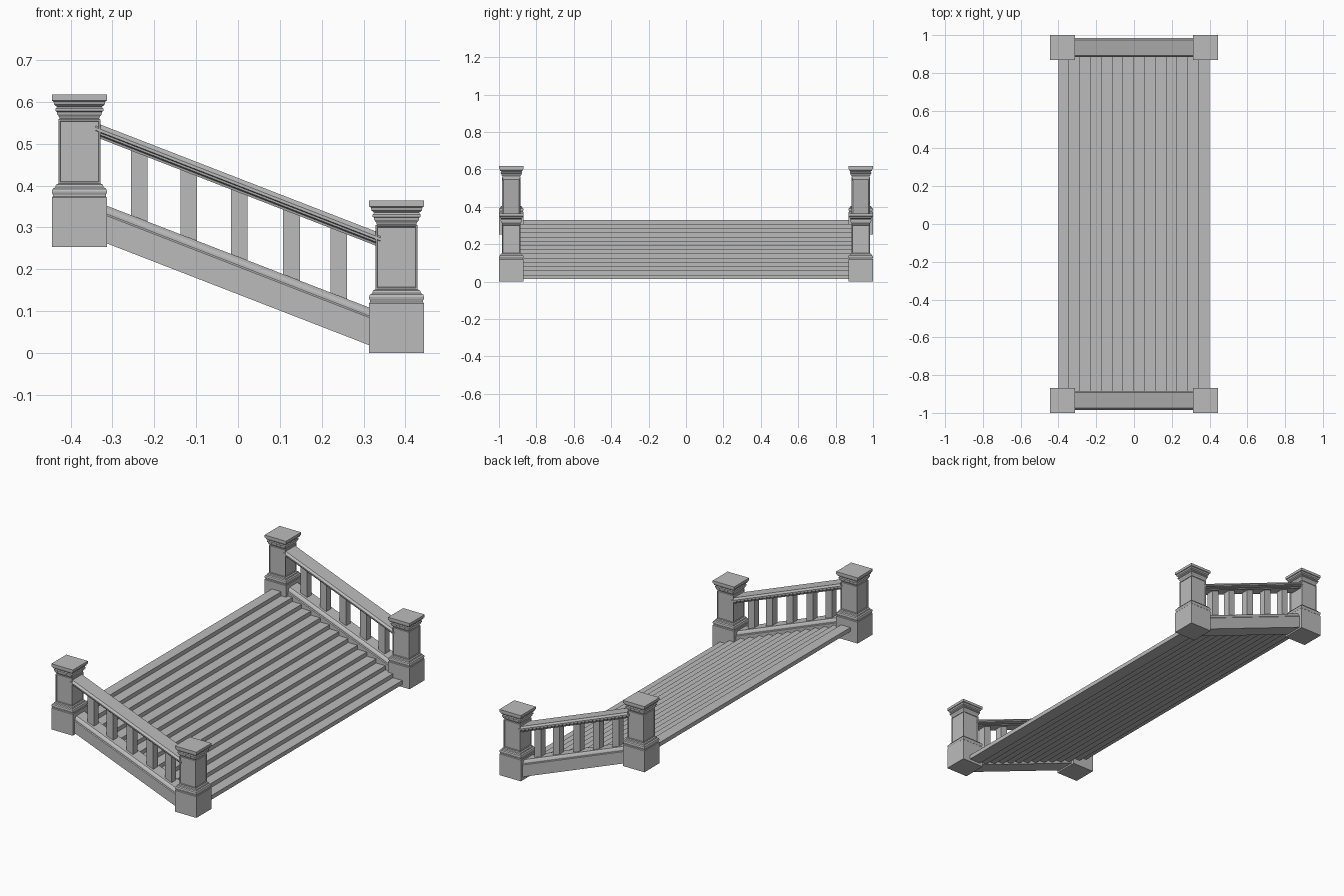
import bpy, bmesh

cube = bpy.data.objects.get("Cube")
if cube:
    bpy.data.objects.remove(cube, do_unlink=True)

SLOPE = -0.388
SIDE_Y = 0.934

stone = bpy.data.materials.new("grey_stone")
stone.use_nodes = True
GREY = (0.5, 0.5, 0.5, 1)
stone.diffuse_color = GREY
stone.node_tree.nodes["Principled BSDF"].inputs["Base Color"].default_value = GREY


def finish(name, bm, location=(0, 0, 0)):
    bmesh.ops.recalc_face_normals(bm, faces=bm.faces)
    mesh = bpy.data.meshes.new(name)
    bm.to_mesh(mesh)
    bm.free()
    mesh.materials.append(stone)
    obj = bpy.data.objects.new(name, mesh)
    obj.location = location
    bpy.context.collection.objects.link(obj)
    return obj


def skin(bm, rings):
    """Join matching rings of points into a capped solid."""
    rows = [[bm.verts.new(p) for p in ring] for ring in rings]
    for a, b in zip(rows, rows[1:]):
        for i in range(len(a)):
            j = (i + 1) % len(a)
            bm.faces.new((a[i], a[j], b[j], b[i]))
    bm.faces.new(rows[0])
    bm.faces.new(rows[-1])


def sloped_bar(name, half_profile, x0, x1, z_mid, y):
    """Sweep a mirrored profile down the slope with upright ends."""
    profile = half_profile + [(-w, z) for w, z in reversed(half_profile)]
    bm = bmesh.new()
    skin(bm, [[(x, w, z + z_mid + SLOPE * x) for w, z in profile] for x in (x0, x1)])
    return finish(name, bm, (0, y, 0))


# Newel post: square section, moulded base and cap, recessed shaft panels
POST = [(.066, 0), (.066, .118), (.063, .121), (.063, .125), (.065, .128),
        (.066, .133), (.064, .139), (.058, .143), (.056, .149), (.050, .152),
        (.050, .305), (.047, .307), (.049, .312), (.053, .317), (.054, .323),
        (.057, .325), (.057, .331), (.053, .335), (.055, .336), (.060, .340),
        (.062, .348), (.066, .350), (.066, .364)]


def post(name, x, y, z):
    bm = bmesh.new()
    skin(bm, [[(h, h, t), (-h, h, t), (-h, -h, t), (h, -h, t)] for h, t in POST])
    bmesh.ops.recalc_face_normals(bm, faces=bm.faces)
    shaft = [f for f in bm.faces if 0.22 < f.calc_center_median().z < 0.24]
    bmesh.ops.inset_individual(bm, faces=shaft, thickness=0.005)
    bmesh.ops.inset_individual(bm, faces=shaft, thickness=0.002, depth=-0.003)
    finish(name, bm, (x, y, z))


# Stringer and handrail cross-sections: half width, height
STRINGER = [(.050, 0), (.050, .066), (.046, .070), (.046, .076), (.042, .083), (.034, .090)]
RAIL = [(.034, 0), (.036, .006), (.044, .009), (.045, .014), (.050, .016), (.050, .023), (.041, .034)]
BALUSTER = [(.020, -.075), (.020, .164)]

for label, side in (("front", -1), ("back", 1)):
    y = side * SIDE_Y
    post(label + "_upper_post", -0.379, y, 0.253)
    post(label + "_lower_post", 0.379, y, 0)
    sloped_bar(label + "_stringer", STRINGER, -0.33, 0.33, 0.14, y)
    sloped_bar(label + "_handrail", RAIL, -0.34, 0.34, 0.384, y)
    for i, x in enumerate((-0.236, -0.118, 0.003, 0.128, 0.241)):
        sloped_bar(f"{label}_baluster_{i + 1}", BALUSTER, x - 0.02, x + 0.02, 0.225, y)

# Steps: overlapping boards, stepped on the underside too
COUNT, TOP, BOTTOM = 14, 0.33, 0.014
run, rise = 0.8 / COUNT, (TOP - BOTTOM) / COUNT
bm = bmesh.new()
for i in range(COUNT):
    x0 = -0.4 + i * run
    x1 = x0 + run
    back = x0 - (0.012 if i else 0)
    z1 = TOP - i * rise
    z0 = z1 - rise
    skin(bm, [[(back, y, z0), (x1, y, z0), (x1, y, z1), (back, y, z1)] for y in (-0.89, 0.89)])
finish("steps", bm)
